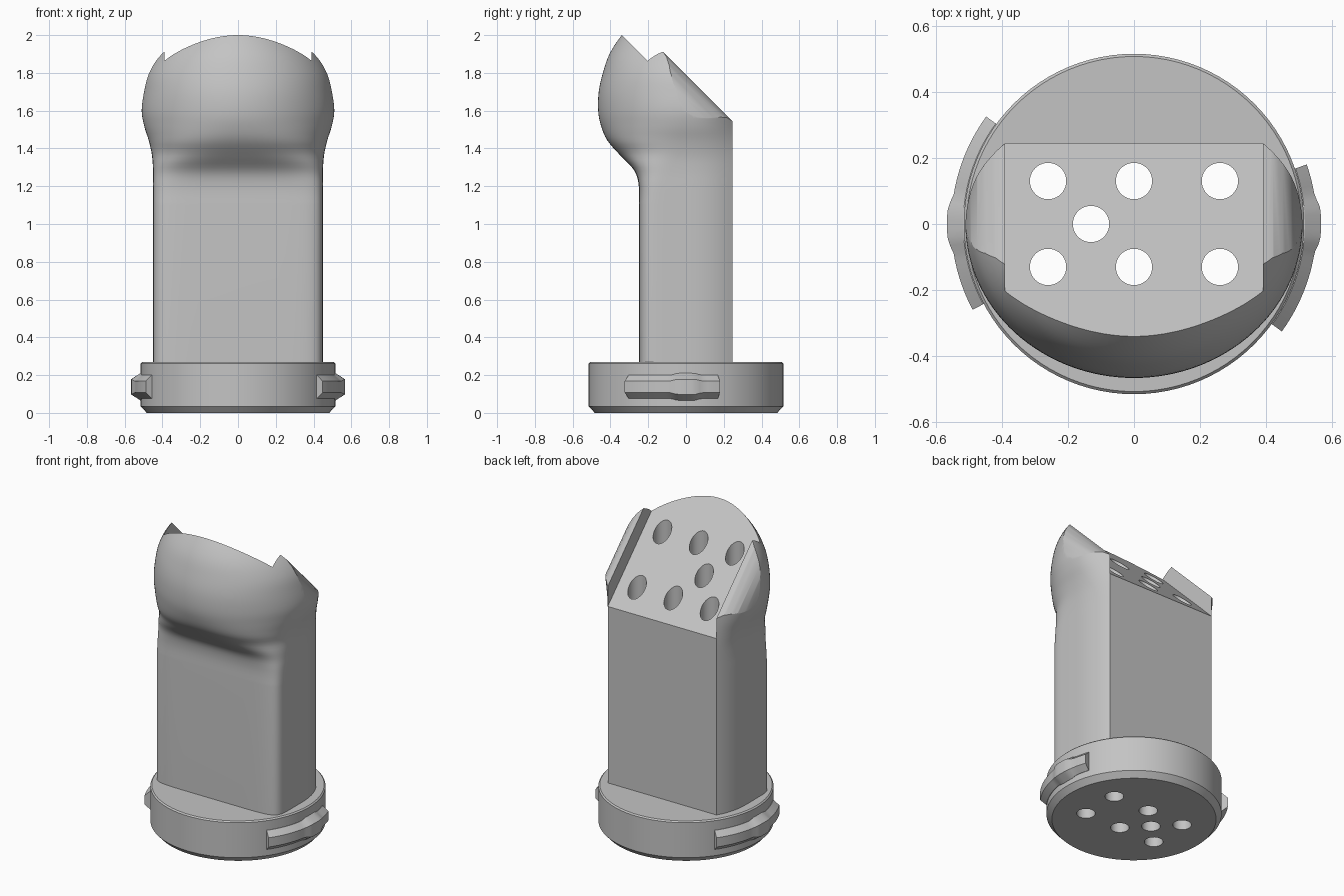
import bpy, bmesh, math
from mathutils import Vector

old = bpy.data.objects.get("Cube")
if old:
    bpy.data.objects.remove(old, do_unlink=True)

grey = bpy.data.materials.new("light_grey")
grey.use_nodes = True
grey.diffuse_color = (0.55, 0.55, 0.55, 1)
grey.node_tree.nodes["Principled BSDF"].inputs["Base Color"].default_value = (0.55, 0.55, 0.55, 1)


def loft(name, rings):
    """Skin a list of closed rings and cap both ends."""
    bm = bmesh.new()
    loops = [[bm.verts.new(p) for p in ring] for ring in rings]
    for a, b in zip(loops, loops[1:]):
        for i in range(len(a)):
            j = (i + 1) % len(a)
            bm.faces.new((a[i], a[j], b[j], b[i]))
    bm.faces.new(loops[0])
    bm.faces.new(loops[-1])
    bmesh.ops.recalc_face_normals(bm, faces=bm.faces)
    mesh = bpy.data.meshes.new(name)
    bm.to_mesh(mesh)
    bm.free()
    ob = bpy.data.objects.new(name, mesh)
    bpy.context.collection.objects.link(ob)
    mesh.materials.append(grey)
    return ob


def activate(ob):
    bpy.ops.object.select_all(action='DESELECT')
    ob.select_set(True)
    bpy.context.view_layer.objects.active = ob


def cut(ob, cutter):
    activate(ob)
    mod = ob.modifiers.new("cut", 'BOOLEAN')
    mod.operation = 'DIFFERENCE'
    mod.solver = 'EXACT'
    mod.object = cutter
    bpy.ops.object.modifier_apply(modifier=mod.name)


def circle(r, z, x=0, y=0, n=96):
    return [(x + r * math.cos(2 * math.pi * i / n),
             y + r * math.sin(2 * math.pi * i / n), z) for i in range(n)]


# Body section: flat back, bowed sides, squared-to-round front
BACK, CORNER = 0.245, 0.39


def section(z, half, front, power):
    corner = min(CORNER, half)
    side = []
    for i in range(12):
        u = 1 - i / 12
        side.append((half - (half - corner) * u ** 2.5, BACK * u))
    nose = []
    for i in range(65):
        t = math.pi * i / 64
        c, s = math.cos(t), max(math.sin(t), 0)
        nose.append((math.copysign(half * abs(c) ** (2 / power), c),
                     -front * s ** (2 / power)))
    ring = side + nose + [(-x, y) for x, y in reversed(side)]
    return [(x, y, z) for x, y in ring]


# Height, half width, front depth, squareness
rows = [Vector(r) for r in (
    (1.10, .45, .25, 8), (1.20, .45, .25, 7), (1.28, .45, .272, 5),
    (1.36, .455, .345, 3), (1.44, .472, .415, 2.4), (1.52, .497, .45, 2.1),
    (1.60, .51, .465, 2), (1.70, .50, .462, 2), (1.80, .478, .44, 2),
    (1.90, .42, .405, 2), (2.00, .32, .34, 2), (2.10, .20, .25, 2))]
rings = [section(0.26, *rows[0][1:])]
for k in range(len(rows) - 1):
    a, b = rows[k], rows[k + 1]
    ta = (b - rows[max(k - 1, 0)]) / 2
    tb = (rows[min(k + 2, len(rows) - 1)] - a) / 2
    for i in range(4):
        t = i / 4
        p = (a * (2 * t**3 - 3 * t**2 + 1) + ta * (t**3 - 2 * t**2 + t)
             + b * (3 * t**2 - 2 * t**3) + tb * (t**3 - t**2))
        rings.append(section(*p))
rings.append(section(*rows[-1]))
body = loft("body_and_head", rings)

# Slanted cutter leaving a flat panel between two raised ears
ear = [(CORNER, 1.66), (CORNER, 1.79), (.42, 1.78), (.45, 1.75), (.475, 1.71),
       (.495, 1.66), (.515, 1.58), (.8, 1.58), (.8, 3)]
outline = ear + [(-x, v) for x, v in reversed(ear)]
slant = loft("slant_cutter", [[(x, y, v - y) for x, v in outline] for y in (-1, 1)])
cut(body, slant)

# Round base with chamfered rims
base = loft("round_base", [circle(r, z) for r, z in
                           ((.483, 0), (.515, .035), (.515, .262), (.507, .27))])

# Vertical through holes
holes = [(x, y) for x in (-.26, 0, .26) for y in (-.13, .13)] + [(-.13, 0)]
cutters = [slant]
for x, y in holes:
    drill = loft("hole_cutter", [circle(.055, z, x, y, 40) for z in (-1, 3)])
    cutters.append(drill)
    for ob in (body, base):
        cut(ob, drill)
for c in cutters:
    bpy.data.objects.remove(c, do_unlink=True)


# Side lugs: bevelled arcs with a thicker middle
def lug(name, centre, start, end):
    angles = [start + (end - start) * i / 24 for i in range(25)]
    arcs = []
    for a in angles:
        bump = min(max((9 - abs(a)) / 4, 0), 1)
        r, h = .553 + .013 * bump, .062 + .01 * bump
        ca, sa = math.cos(math.radians(centre + a)), math.sin(math.radians(centre + a))
        profile = ((.48, -h), (.517, -h), (r, .032 - h), (r, h - .032), (.517, h), (.48, h))
        arcs.append([(q * ca, q * sa, .138 + z) for q, z in profile])
    return loft(name, arcs)


left_lug = lug("left_lug", 0, -36, 19)
right_lug = lug("right_lug", 180, -36, 28)

for ob in (body, base, left_lug, right_lug):
    activate(ob)
    bpy.ops.object.shade_smooth_by_angle(angle=math.radians(28))
